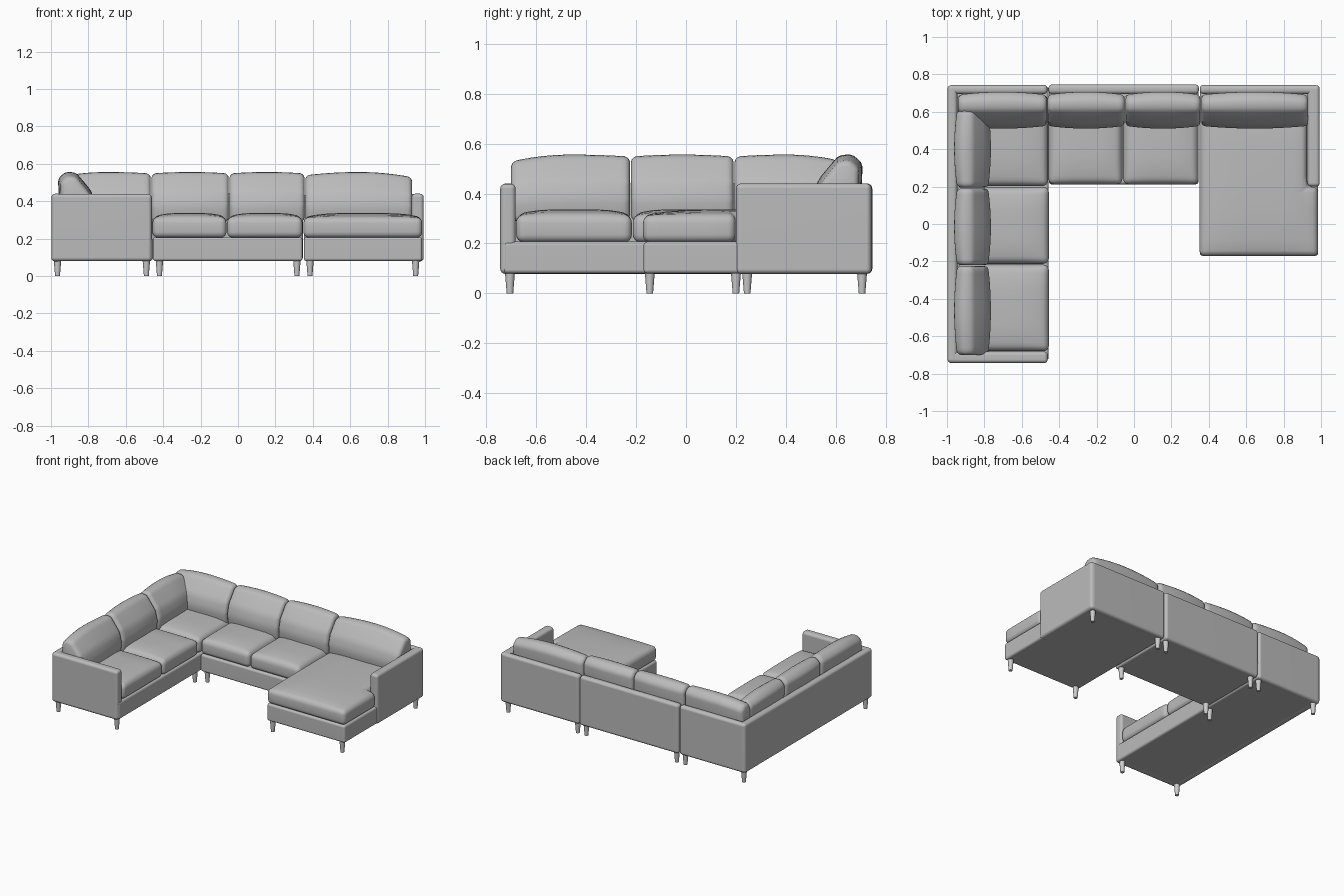
import bpy, bmesh
from mathutils import Vector

cube = bpy.data.objects.get("Cube")
if cube:
    bpy.data.objects.remove(cube, do_unlink=True)


def material(name, value):
    m = bpy.data.materials.new(name)
    m.use_nodes = True
    colour = (value, value, value, 1)
    m.diffuse_color = colour
    m.node_tree.nodes["Principled BSDF"].inputs["Base Color"].default_value = colour
    return m


FABRIC = material("grey fabric", 0.5)
LEG = material("pale leg", 0.6)


def finish(name, bm, mat, weighted=False):
    bmesh.ops.recalc_face_normals(bm, faces=bm.faces)
    mesh = bpy.data.meshes.new(name)
    bm.to_mesh(mesh)
    bm.free()
    mesh.materials.append(mat)
    ob = bpy.data.objects.new(name, mesh)
    bpy.context.scene.collection.objects.link(ob)
    bpy.ops.object.select_all(action='DESELECT')
    ob.select_set(True)
    bpy.context.view_layer.objects.active = ob
    bpy.ops.object.shade_smooth_by_angle(angle=0.8)
    if weighted:
        ob.modifiers.new("even_shading", 'WEIGHTED_NORMAL').keep_sharp = True
    return ob


def prism(outline, height, bevel, segments=4):
    """Extrude a closed outline of 3D points and round its edges."""
    bm = bmesh.new()
    face = bm.faces.new([bm.verts.new(p) for p in outline])
    out = bmesh.ops.extrude_face_region(bm, geom=[face])
    moved = [v for v in out["geom"] if isinstance(v, bmesh.types.BMVert)]
    bmesh.ops.translate(bm, verts=moved, vec=height)
    bmesh.ops.recalc_face_normals(bm, faces=bm.faces)
    bmesh.ops.bevel(bm, geom=bm.edges[:], offset=bevel, segments=segments,
                    profile=0.5, affect='EDGES')
    return bm


def slice_up(bm, axis, low, high, count):
    """Cut evenly spaced loops so that a face can bulge."""
    for i in range(1, count):
        co, no = Vector(), Vector()
        co[axis] = low + (high - low) * i / count
        no[axis] = 1
        bmesh.ops.bisect_plane(bm, geom=bm.verts[:] + bm.edges[:] + bm.faces[:],
                               plane_co=co, plane_no=no)


def rect(x0, x1, y0, y1):
    return [(x0, y0), (x1, y0), (x1, y1), (x0, y1)]


def panel(name, x0, x1, y0, y1, z0, z1, bevel=0.015):
    bm = prism([(x, y, z0) for x, y in rect(x0, x1, y0, y1)], (0, 0, z1 - z0), bevel)
    finish(name, bm, FABRIC, True)


def seat(name, outline, z0=0.205, z1=0.312, crown=0.025):
    """Seat cushion with a crowned top."""
    xs, ys = zip(*outline)
    x0, x1, y0, y1 = min(xs), max(xs), min(ys), max(ys)
    bm = prism([(x, y, z0) for x, y in outline], (0, 0, z1 - z0), 0.03)
    slice_up(bm, 0, x0, x1, 10)
    slice_up(bm, 1, y0, y1, 10)
    for v in bm.verts:
        s = (2 * v.co.x - x0 - x1) / (x1 - x0)
        t = (2 * v.co.y - y0 - y1) / (y1 - y0)
        lift = max(0, (v.co.z - z0) / (z1 - z0))
        v.co.z += crown * lift * (1 - s ** 4) * (1 - t ** 4)
    finish(name, bm, FABRIC)


# Leaning back cushion section: distance from the rear of the sofa, height
PROFILE = [(0.075, 0.29), (0.22, 0.29), (0.228, 0.38), (0.21, 0.45), (0.135, 0.545),
           (0.085, 0.55), (0.047, 0.515), (0.05, 0.42)]


def back_cushion(name, a, b, along_x, drop_a=0.0, drop_b=0.0):
    """Back cushion from a to b, its ends thinner and lower than its middle."""
    if along_x:
        outline, step = [(a, 0.745 - u, z) for u, z in PROFILE], (b - a, 0, 0)
    else:
        outline, step = [(-1 + u, a, z) for u, z in PROFILE], (0, b - a, 0)
    axis = 0 if along_x else 1
    bm = prism(outline, step, 0.022, 3)
    slice_up(bm, axis, a, b, 12)
    middle = 0.745 - 0.14 if along_x else -1 + 0.14
    for v in bm.verts:
        s = (2 * v.co[axis] - a - b) / (b - a)
        across = 1 - axis
        v.co[across] = middle + (v.co[across] - middle) * (1.1 - 0.17 * s * s)
        high = max(0, (v.co.z - 0.29) / 0.26)
        drop = drop_b if s > 0 else drop_a
        v.co.z += high * (0.008 - (0.008 + drop) * s * s)
    finish(name, bm, FABRIC)


def leg(name, x, y):
    bm = bmesh.new()
    bmesh.ops.create_cone(bm, cap_ends=True, segments=16, radius1=0.013,
                          radius2=0.02, depth=0.085)
    bmesh.ops.translate(bm, verts=bm.verts, vec=(x, y, 0.0425))
    finish(name, bm, LEG)


# Long side section: base, walls and front arm
panel("side_base", -0.99, -0.457, -0.73, 0.735, 0.08, 0.207)
panel("side_back", -0.998, -0.945, -0.742, 0.742, 0.078, 0.44, 0.02)
panel("side_corner_back", -0.99, -0.463, 0.695, 0.744, 0.079, 0.439, 0.02)
panel("side_front_arm", -0.996, -0.461, -0.744, -0.682, 0.079, 0.439, 0.02)

# Middle section
panel("middle_base", -0.455, 0.345, 0.212, 0.735, 0.08, 0.207)
panel("middle_back", -0.457, 0.347, 0.695, 0.746, 0.079, 0.44, 0.02)

# Chaise section
panel("chaise_base", 0.352, 0.985, -0.17, 0.735, 0.08, 0.207)
panel("chaise_back", 0.352, 0.985, 0.695, 0.744, 0.079, 0.439, 0.02)
panel("chaise_arm", 0.928, 0.993, 0.2, 0.742, 0.078, 0.44, 0.02)

# Seat cushions
for name, box in {
    "side_seat_front": (-0.95, -0.455, -0.68, -0.217),
    "side_seat_middle": (-0.95, -0.455, -0.213, 0.198),
    "side_seat_corner": (-0.95, -0.46, 0.203, 0.69),
    "middle_seat_right": (-0.457, -0.062, 0.212, 0.69),
    "middle_seat_left": (-0.058, 0.345, 0.212, 0.69),
}.items():
    seat(name, rect(*box))
seat("chaise_seat", [(0.35, -0.172), (0.985, -0.172), (0.985, 0.198),
                     (0.926, 0.198), (0.926, 0.69), (0.35, 0.69)])

# Back cushions
back_cushion("side_back_cushion_front", -0.7, -0.225, False, 0.02, 0)
back_cushion("side_back_cushion_middle", -0.22, 0.19, False)
back_cushion("side_back_cushion_corner", 0.195, 0.61, False, 0, 0.015)
back_cushion("corner_back_cushion", -0.94, -0.467, True, 0.015, 0)
back_cushion("middle_back_cushion_right", -0.462, -0.05, True)
back_cushion("middle_back_cushion_left", -0.045, 0.355, True)
back_cushion("chaise_back_cushion", 0.36, 0.93, True, 0.01, 0.02)

# Legs
spots = [(-0.965, -0.705), (-0.49, -0.705), (-0.965, 0.705), (-0.49, 0.705), (-0.49, 0.2),
         (-0.42, 0.245), (-0.42, 0.705), (0.315, 0.245), (0.315, 0.705),
         (0.385, -0.145), (0.95, -0.145), (0.385, 0.705), (0.95, 0.705)]
for i, (x, y) in enumerate(spots, 1):
    leg(f"leg_{i}", x, y)
